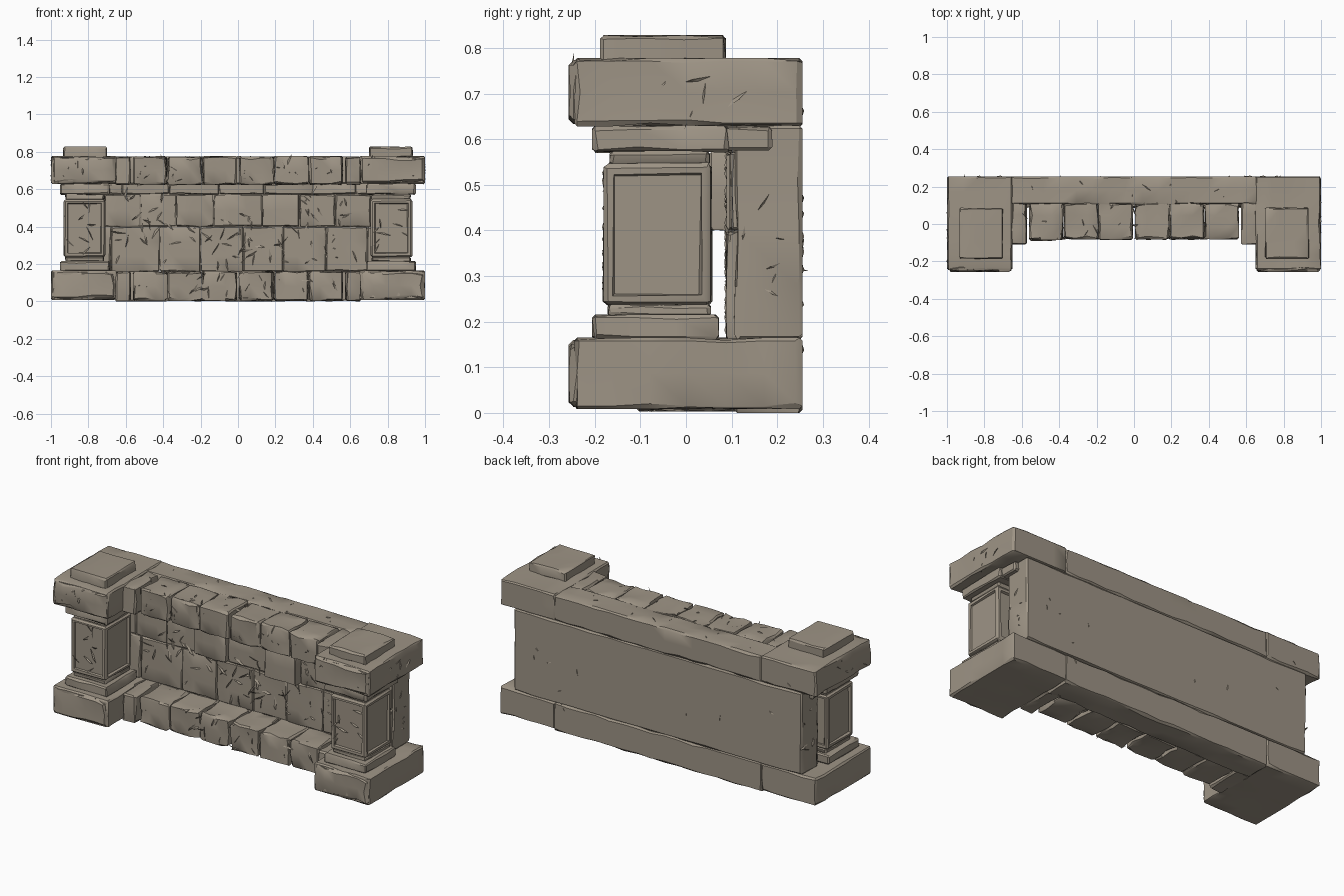
import bpy, bmesh, math, random
from mathutils import Vector

if "Cube" in bpy.data.objects:
    bpy.data.objects.remove(bpy.data.objects["Cube"])

random.seed(7)
BACK = 0.255

stone = bpy.data.materials.new("weathered stone")
stone.diffuse_color = (0.34, 0.295, 0.235, 1)
stone.use_nodes = True
stone.node_tree.nodes["Principled BSDF"].inputs["Base Color"].default_value = stone.diffuse_color


def finish(bm, name, angle=32):
    bmesh.ops.recalc_face_normals(bm, faces=bm.faces[:])
    me = bpy.data.meshes.new(name)
    bm.to_mesh(me)
    bm.free()
    me.materials.append(stone)
    ob = bpy.data.objects.new(name, me)
    bpy.context.collection.objects.link(ob)
    bpy.ops.object.select_all(action='DESELECT')
    ob.select_set(True)
    bpy.context.view_layer.objects.active = ob
    bpy.ops.object.shade_smooth_by_angle(angle=math.radians(angle))
    return ob


def box(lo, hi):
    bm = bmesh.new()
    bmesh.ops.create_cube(bm, size=1)
    for v in bm.verts:
        v.co = [lo[i] + (v.co[i] + 0.5) * (hi[i] - lo[i]) for i in range(3)]
    return bm


def block(name, x, y, z, rough=0.009, bevel=0.007, cell=0.09):
    """Hewn stone: bevelled box cut into a grid and worn inwards."""
    lo, hi = (x[0], y[0], z[0]), (x[1], y[1], z[1])
    bm = box(lo, hi)
    bmesh.ops.bevel(bm, geom=bm.edges[:], offset=bevel, segments=1,
                    affect='EDGES')
    for a in range(3):
        size = hi[a] - lo[a]
        n = max(1, round(size / cell))
        no = Vector((0, 0, 0))
        no[a] = 1
        for k in range(1, n):
            co = Vector(lo)
            co[a] += size * k / n
            bmesh.ops.bisect_plane(bm, geom=bm.verts[:] + bm.edges[:] + bm.faces[:],
                                   plane_co=co, plane_no=no)
    for v in bm.verts:
        for a in range(3):
            if a == 1 and abs(v.co.y - BACK) < 1e-4:
                continue                      # rear stays flat
            if random.random() < 0.45:
                continue
            push = random.uniform(0, rough)
            if abs(v.co[a] - lo[a]) < bevel * 1.1:
                v.co[a] += push
            elif abs(v.co[a] - hi[a]) < bevel * 1.1:
                v.co[a] -= push
    return finish(bm, name)


def shaft(name, x, y, z):
    """Pillar shaft with a sunken panel on each side."""
    bm = box((x[0], y[0], z[0]), (x[1], y[1], z[1]))
    bm.normal_update()
    sides = [f for f in bm.faces if abs(f.normal.z) < 0.5]
    rims = [e for e in bm.edges]
    for f in sides:
        bmesh.ops.inset_region(bm, faces=[f], thickness=0.03, depth=0)
        bmesh.ops.inset_region(bm, faces=[f], thickness=0.006, depth=-0.012)
    bmesh.ops.bevel(bm, geom=[e for e in rims if e.is_valid], offset=0.009,
                    segments=1, affect='EDGES')
    for v in bm.verts:
        v.co += Vector([random.uniform(-0.003, 0.003) for _ in range(3)])
    return finish(bm, name)


# Rear core of the wall, a little narrower than plinth and cap
block("wall_core", (-0.91, 0.91), (0.105, BACK), (0.16, 0.63), 0.008, cell=0.12)
for nm, z in (("plinth", (0.0, 0.165)), ("cap", (0.625, 0.775))):
    block(nm + "_rear", (-0.66, 0.66), (0.105, BACK), z, 0.01)

# Facing stones of the wall in three courses
courses = [((0.16, 0.40), (-0.9, -0.68, -0.42, -0.2, 0.03, 0.24, 0.47, 0.69, 0.9)),
           ((0.40, 0.572), (-0.9, -0.71, -0.52, -0.33, -0.13, 0.13, 0.33, 0.52, 0.71, 0.9)),
           ((0.572, 0.63), (-0.9, -0.62, -0.37, -0.1, 0.14, 0.4, 0.63, 0.9))]
for c, (z, xs) in enumerate(courses):
    for i, (x0, x1) in enumerate(zip(xs, xs[1:])):
        front = random.uniform(0.086, 0.096)
        if c == 1 and x0 == 0.13:
            front = 0.05                     # proud stones
        elif c == 1 and x1 == -0.13:
            front = 0.068
        block(f"facing_stone_{c}_{i}", (x0, x1), (front, 0.12), z, 0.006, 0.005, 0.075)

for s, side in ((-1, "left"), (1, "right")):
    def sx(a, b):
        return tuple(sorted((s * a, s * b)))

    # Front stones of plinth and cap
    for nm, z0, z1 in (("plinth", 0.003, 0.165), ("cap", 0.623, 0.778)):
        for i, (a, b) in enumerate(((0.005, 0.19), (0.19, 0.378), (0.378, 0.562))):
            block(f"{nm}_stone_{side}_{i}", sx(a, b),
                  (-0.078 - random.uniform(0, 0.012), 0.112),
                  (z0, z1 - random.uniform(0, 0.006)), 0.012, 0.008, 0.065)
        block(f"{nm}_step_{side}", sx(0.573, 0.66), (-0.11, 0.13), (z0, z1 - 0.004),
              0.01, cell=0.07)
        block(f"{nm}_end_{side}", sx(0.65, 1.0), (-0.246, BACK), (z0 + 0.005, z1), 0.008)
        block(f"{nm}_end_face_{side}", sx(0.655, 0.995), (-0.257, -0.22),
              (z0 + 0.01, z1 - 0.005), 0.014, 0.01, 0.07)

    # Pillar from base to top slab
    block(f"pillar_base_{side}", sx(0.685, 0.952), (-0.206, 0.072), (0.16, 0.216), 0.006)
    block(f"pillar_lower_neck_{side}", sx(0.715, 0.925), (-0.172, 0.055), (0.21, 0.24), 0.005)
    shaft(f"pillar_shaft_{side}", sx(0.71, 0.932), (-0.18, 0.056), (0.236, 0.546))
    block(f"pillar_upper_neck_{side}", sx(0.715, 0.925), (-0.168, 0.053), (0.54, 0.575), 0.005)
    block(f"pillar_capital_{side}", sx(0.685, 0.952), (-0.206, 0.095), (0.57, 0.63), 0.007)
    block(f"capital_rear_{side}", sx(0.69, 0.935), (0.08, 0.19), (0.575, 0.63), 0.006)
    block(f"top_slab_{side}", sx(0.70, 0.935), (-0.188, 0.088), (0.765, 0.828), 0.006)

# Thin split flakes scattered over the stone faces: (axis, level, ranges, count)
flakes = bmesh.new()
regions = [(1, 0.088, (-0.66, 0.66), (0.19, 0.6), 90),
           (1, -0.08, (-0.55, 0.55), (0.02, 0.15), 30),
           (1, -0.08, (-0.55, 0.55), (0.64, 0.76), 30),
           (2, 0.773, (-0.62, 0.62), (-0.05, 0.24), 24),
           (1, BACK, (-0.85, 0.85), (0.1, 0.7), 10)]
for s in (-1, 1):
    regions += [(1, -0.252, tuple(sorted((s * 0.69, s * 0.96))), (0.64, 0.76), 10),
                (1, -0.18, tuple(sorted((s * 0.73, s * 0.91))), (0.26, 0.52), 8),
                (0, s * 0.998, (-0.2, 0.22), (0.64, 0.76), 5),
                (0, s * 0.91, (0.12, 0.23), (0.2, 0.58), 6)]
for axis, level, ra, rb, n in regions:
    u, v = [i for i in range(3) if i != axis]
    out = 1 if (level > 0.2 or axis == 0 and level > 0) else -1
    for _ in range(n):
        t = random.uniform(0, math.tau)
        d = Vector((math.cos(t), math.sin(t)))
        w = Vector((-d.y, d.x)) * random.uniform(0.004, 0.01)
        d *= random.uniform(0.02, 0.045)
        c = Vector((random.uniform(*ra), random.uniform(*rb)))
        pts = []
        for p, h in ((c - d, -0.006), (c + w, -0.006), (c + d, -0.004),
                     (c - w * 0.4 + d * 0.4, 0.004)):
            co = [0, 0, 0]
            co[u], co[v], co[axis] = p.x, p.y, level + out * h
            pts.append(flakes.verts.new(co))
        for tri in ((0, 1, 2), (0, 1, 3), (1, 2, 3), (2, 0, 3)):
            flakes.faces.new([pts[k] for k in tri])
finish(flakes, "stone_flakes", 15)
